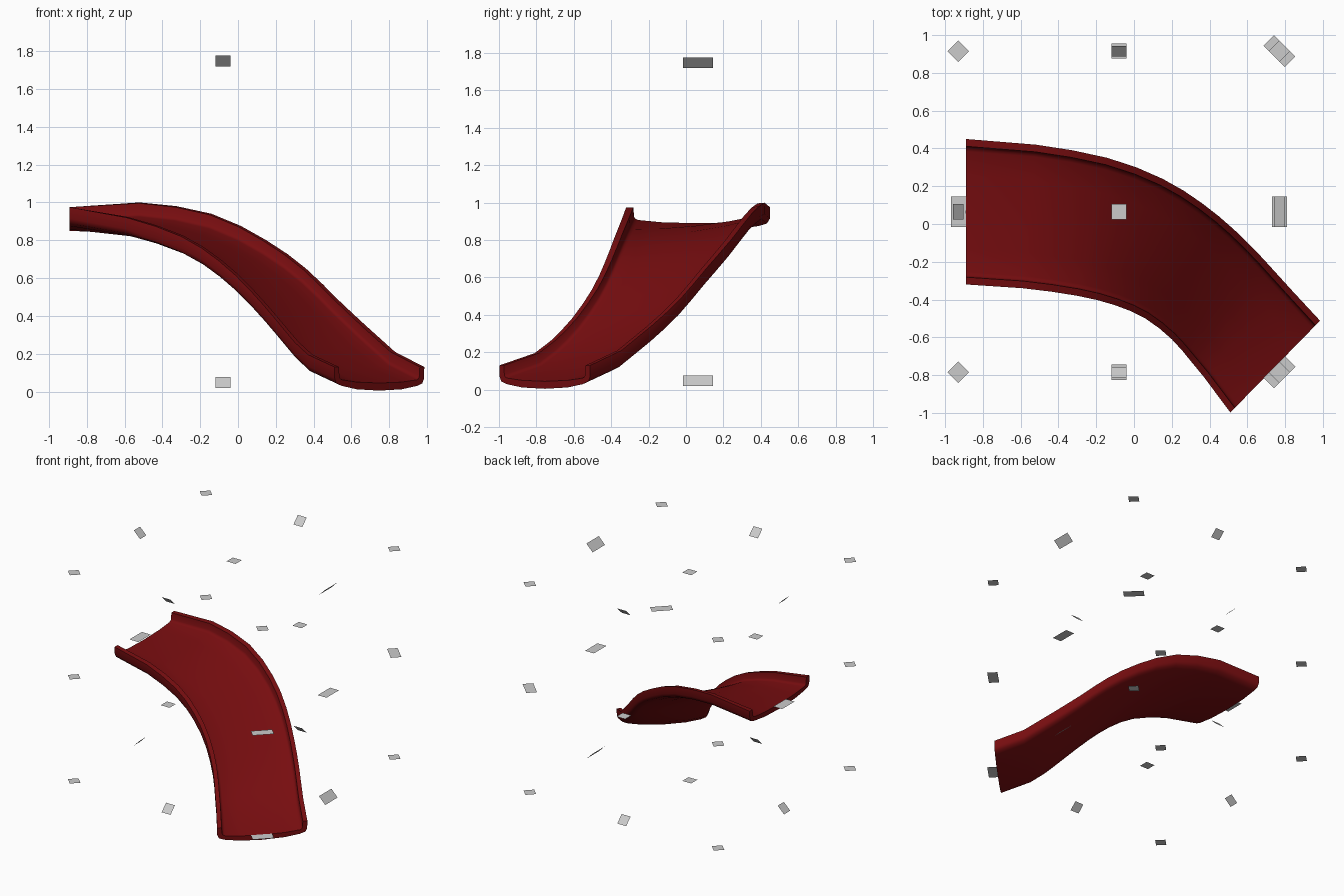
import bpy
import bmesh
from mathutils import Vector

if "Cube" in bpy.data.objects:
    bpy.data.objects.remove(bpy.data.objects["Cube"])


def make_material(name, color):
    mat = bpy.data.materials.new(name)
    mat.diffuse_color = color
    mat.use_nodes = True
    mat.node_tree.nodes["Principled BSDF"].inputs["Base Color"].default_value = mat.diffuse_color
    return mat


red = make_material("dark_red", (0.185, 0.004, 0.005, 1))
grey = make_material("mid_grey", (0.53, 0.53, 0.53, 1))


def make_object(name, verts, faces, mat):
    mesh = bpy.data.meshes.new(name)
    mesh.from_pydata(verts, [], faces)
    mesh.update()
    ob = bpy.data.objects.new(name, mesh)
    bpy.context.collection.objects.link(ob)
    mesh.materials.append(mat)
    return ob


# Slide: inner and outer lip edges along the curved, banked descent
rails = [
    ((-.89, -.32, .975), (-.89, .45, .975)),
    ((-.59, -.34, .92), (-.52, .42, 1.0)),
    ((-.30, -.38, .82), (-.14, .35, .94)),
    ((-.10, -.43, .69), (.15, .24, .80)),
    ((.06, -.50, .54), (.36, .11, .65)),
    ((.20, -.61, .38), (.53, -.03, .485)),
    ((.30, -.725, .26), (.68, -.18, .345)),
    ((.37, -.81, .195), (.83, -.345, .21)),
    ((.51, -.998, .13), (.985, -.512, .13)),
]
rails = [(Vector(a), Vector(b)) for a, b in rails]

# Extra rings through the tight part of the bend
rings = []
for i, pair in enumerate(rails):
    rings.append(pair)
    if 1 <= i <= 5:
        rings.append(tuple((9 * (rails[i][k] + rails[i + 1][k])
                            - rails[i - 1][k] - rails[i + 2][k]) / 16 for k in (0, 1)))

# Half cross-section (fraction across, drop below lip), mirrored to the other side
under = [(0, 0), (.002, -.06), (.022, -.086), (.08, -.1), (.25, -.118)]
floor = [(.05, 0), (.055, -.05), (.065, -.062), (.085, -.068), (.25, -.08)]
mirror = lambda pts: [(1 - f, d) for f, d in reversed(pts)]
section = (under + [(.5, -.125)] + mirror(under)
           + [(1 - f, d) for f, d in floor] + [(.5, -.085)] + list(reversed(floor)))
n = len(section)
verts = [a.lerp(b, f) + Vector((0, 0, d)) for a, b in rings for f, d in section]
faces = [(r * n + k, (r + 1) * n + k, (r + 1) * n + (k + 1) % n, r * n + (k + 1) % n)
         for r in range(len(rings) - 1) for k in range(n)]
# End caps as strips between underside and floor
for base in (0, (len(rings) - 1) * n):
    for k in range(n // 2 - 1):
        faces.append((base + k, base + k + 1, base + n - 2 - k, base + n - 1 - k))
slide = make_object("slide", verts, faces, red)

bm = bmesh.new()
bm.from_mesh(slide.data)
bmesh.ops.recalc_face_normals(bm, faces=bm.faces)
bm.to_mesh(slide.data)
bm.free()
bpy.context.view_layer.objects.active = slide
slide.select_set(True)
bpy.ops.object.shade_smooth_by_angle(angle=0.8)

# Connector markers: floor patches on a 3x3x3 grid around the piece
wide = {(1, 0, 1), (1, 0, 0), (1, 0, -1), (-1, 0, 0), (1, 1, 0), (1, -1, 0), (1, -1, -1)}
cells = [(i, j, k) for i in (-1, 0, 1) for j in (-1, 0, 1) for k in (-1, 0, 1)]
for i, j, k in cells:
    if (i, j, k) == (0, 0, 0):
        continue
    out = Vector((i, j, 0)).normalized() if (i or j) else Vector((1, 0, 0))
    side = Vector((0, 0, 1)).cross(out)
    # patches on straight upper and lower edges ramp along the outward direction
    if k and abs(i) + abs(j) == 1:
        out = (out + Vector((0, 0, k))).normalized()
    w = .08 if (i, j, k) in wide else .04
    c = Vector((-.08 + .85 * i, .065 + .85 * j, .898 + .85 * k))
    make_object("connector_marker",
                [c + out * u * .04 + side * v * w
                 for u, v in ((-1, -1), (1, -1), (1, 1), (-1, 1))],
                [(0, 1, 2, 3)], grey)
